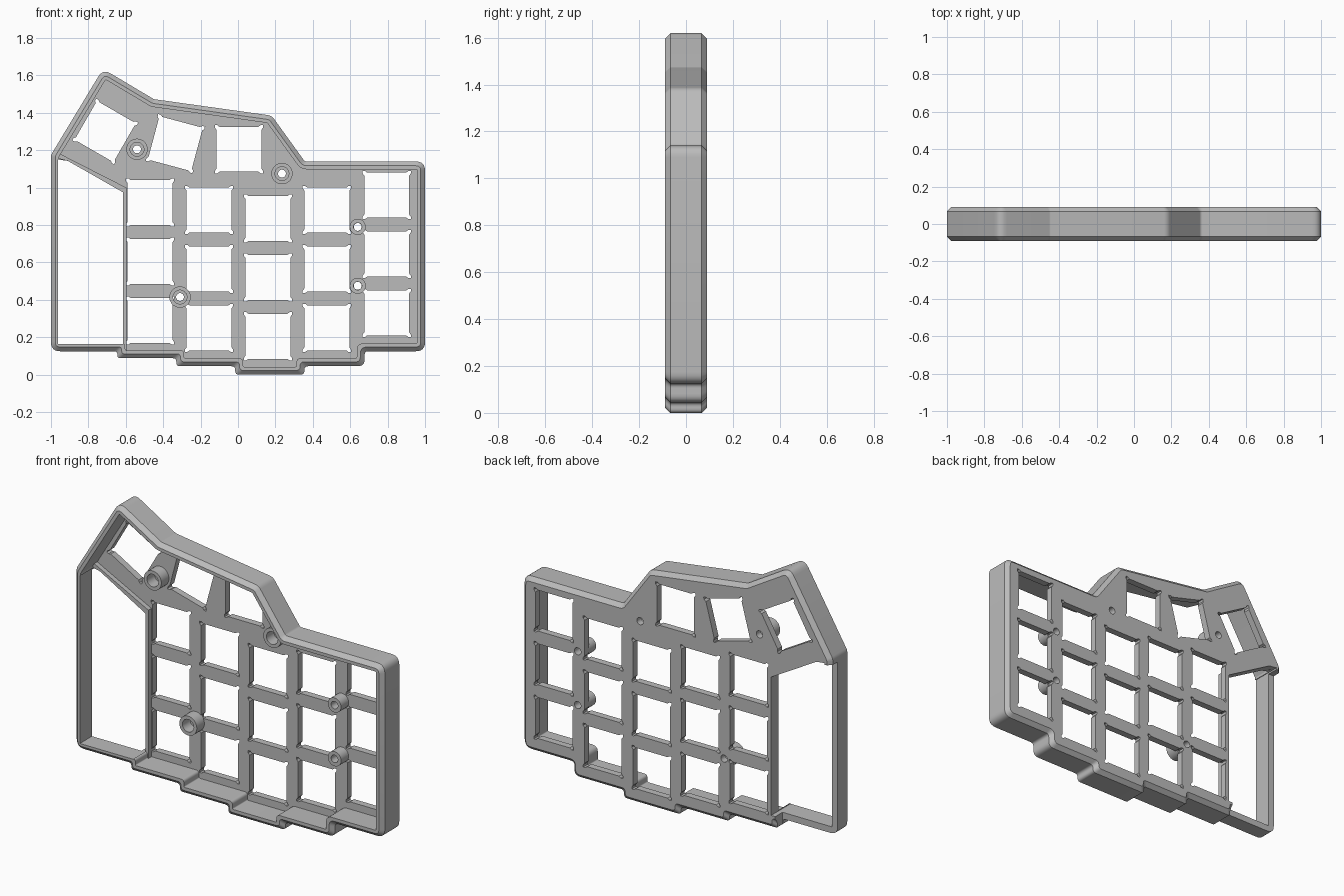
import bpy, bmesh, math
from mathutils import Vector

cube = bpy.data.objects.get("Cube")
if cube:
    bpy.data.objects.remove(cube, do_unlink=True)

grey = bpy.data.materials.new("plain grey")
grey.use_nodes = True
grey.diffuse_color = (0.5, 0.5, 0.5, 1)
grey.node_tree.nodes["Principled BSDF"].inputs["Base Color"].default_value = (0.5, 0.5, 0.5, 1)

BACK, CHAMFER, WALL, PLATE_FRONT = 0.09, 0.023, 0.042, 0.05


def make_object(name, bm):
    bmesh.ops.recalc_face_normals(bm, faces=bm.faces)
    mesh = bpy.data.meshes.new(name)
    bm.to_mesh(mesh)
    bm.free()
    mesh.materials.append(grey)
    obj = bpy.data.objects.new(name, mesh)
    bpy.context.collection.objects.link(obj)
    return obj


def loft(bm, rings, closed=False):
    """Skin rings of (x, z) points given as (points, y); cap the ends or join them."""
    loops = [[bm.verts.new((p[0], y, p[1])) for p in pts] for pts, y in rings]
    pairs = list(zip(loops, loops[1:]))
    if closed:
        pairs.append((loops[-1], loops[0]))
    else:
        bm.faces.new(loops[0])
        bm.faces.new(loops[-1])
    for a, b in pairs:
        for i in range(len(a)):
            j = (i + 1) % len(a)
            bm.faces.new((a[i], a[j], b[j], b[i]))


def prism(name, shapes, y0, y1):
    bm = bmesh.new()
    for pts in shapes:
        loft(bm, [(pts, y0), (pts, y1)])
    return make_object(name, bm)


def inset(points, d):
    """Move every edge of a counter-clockwise outline inward by d."""
    out = []
    for i, p in enumerate(points):
        a = (p - points[i - 1]).normalized()
        b = (points[(i + 1) % len(points)] - p).normalized()
        na, nb = Vector((-a.y, a.x)), Vector((-b.y, b.x))
        out.append(p + (na + nb) * (d / (1 + na.dot(nb))))
    return out


def rounded(points, d, radius=0.05, steps=6):
    """Inset outline with rounded corners, always the same number of points."""
    pts, out = inset(points, d), []
    for i, p in enumerate(pts):
        a, b = pts[i - 1] - p, pts[(i + 1) % len(pts)] - p
        convex = a.x * b.y - a.y * b.x < 0
        r = radius - d if convex else 0.02 + d
        trim = min(r * math.tan((math.pi - a.angle(b)) / 2), 0.46 * a.length, 0.46 * b.length)
        s, e = p + a.normalized() * trim, p + b.normalized() * trim
        for k in range(steps + 1):
            t = k / steps
            out.append(s * (1 - t) ** 2 + p * 2 * t * (1 - t) + e * t * t)
    return out


def circle(x, z, r, n=28):
    return [(x + r * math.cos(math.tau * k / n), z + r * math.sin(math.tau * k / n)) for k in range(n)]


def key_hole(x, z, turn=0, h=0.12):
    """Square opening with a small relief ear at each corner."""
    corner = [(h, h - 0.016), (h + 0.009, h - 0.004), (h + 0.009, h + 0.009),
              (h - 0.004, h + 0.009), (h - 0.016, h)]
    pts = []
    for q in range(4):
        c, s = math.cos(q * math.pi / 2 + turn), math.sin(q * math.pi / 2 + turn)
        pts += [(x + u * c - v * s, z + u * s + v * c) for u, v in corner]
    return pts


def cut(obj, cutter):
    mod = obj.modifiers.new("cut", "BOOLEAN")
    mod.operation, mod.solver, mod.object = "DIFFERENCE", "EXACT", cutter
    bpy.context.view_layer.objects.active = obj
    bpy.ops.object.modifier_apply(modifier=mod.name)
    bpy.data.objects.remove(cutter, do_unlink=True)


# Tray: chamfered outer wall, open front, plate at the back
outline = [Vector(p) for p in (
    (-1, .125), (-.645, .125), (-.645, .088), (-.33, .088), (-.33, .045), (-.015, .045),
    (-.015, 0), (.355, 0), (.355, .045), (.677, .045), (.677, .125), (1, .125),
    (1, 1.14), (.357, 1.14), (.18, 1.385), (-.45, 1.473), (-.722, 1.635), (-1, 1.175))]
bm = bmesh.new()
outer, rim, inner = (rounded(outline, d) for d in (0, CHAMFER, WALL))
loft(bm, [(rim, BACK), (outer, BACK - CHAMFER), (outer, CHAMFER - BACK),
          (rim, -BACK), (inner, -BACK), (inner, PLATE_FRONT)])
case = make_object("case_tray", bm)

# Key openings: five columns of three, plus the upper arc
columns = {-.47: .29, -.155: .25, .16: .205, .475: .25, .795: .33}
holes = [key_hole(x, z + row * .315) for x, z in columns.items() for row in range(3)]
holes += [key_hole(.005, 1.205), key_hole(-.335, 1.235, math.radians(-15)),
          key_hole(-.71, 1.3, math.radians(-30))]

# Screw positions: (x, z, outer radius, bore radius)
bosses = [(-.54, 1.205, .057, .037), (.235, 1.075, .057, .037), (-.31, .415, .057, .037),
          (.64, .79, .043, .022), (.64, .475, .043, .022)]
holes += [circle(x, z, .021) for x, z, _, _ in bosses]
cut(case, prism("hole_cutter", holes, .03, .15))

# Side bay: open right through, with a shallower wall around it
bay = [(-.963, .163), (-.615, .163), (-.615, .975), (-.91, 1.143), (-.963, 1.15)]
cut(case, prism("bay_cutter", [bay], -.2, .2))
step = [(-1.1, -.1), (-.642, -.1), (-.642, .9), (-.93, 1.14), (-1.1, 1.14)]
cut(case, prism("step_cutter", [step], .022, .2))

# Thin rib along the edge of the bay
rib = [(-.615, .13), (-.597, .13), (-.597, 1.0), (-.96, 1.185), (-.96, 1.155), (-.91, 1.143), (-.615, .975)]
parts = [case, prism("bay_rib", [rib], .022, BACK - .001)]

# Screw bosses standing on the plate
for i, (x, z, r, bore) in enumerate(bosses):
    bm = bmesh.new()
    big, small = circle(x, z, r), circle(x, z, bore)
    loft(bm, [(big, PLATE_FRONT + .005), (big, -.02), (small, -.02), (small, PLATE_FRONT + .005)], closed=True)
    parts.append(make_object(f"screw_boss_{i + 1}", bm))

# Smooth the rounded corners, keep the edges sharp
bpy.ops.object.select_all(action="DESELECT")
for obj in parts:
    obj.select_set(True)
bpy.context.view_layer.objects.active = case
bpy.ops.object.shade_smooth_by_angle(angle=math.radians(30))
